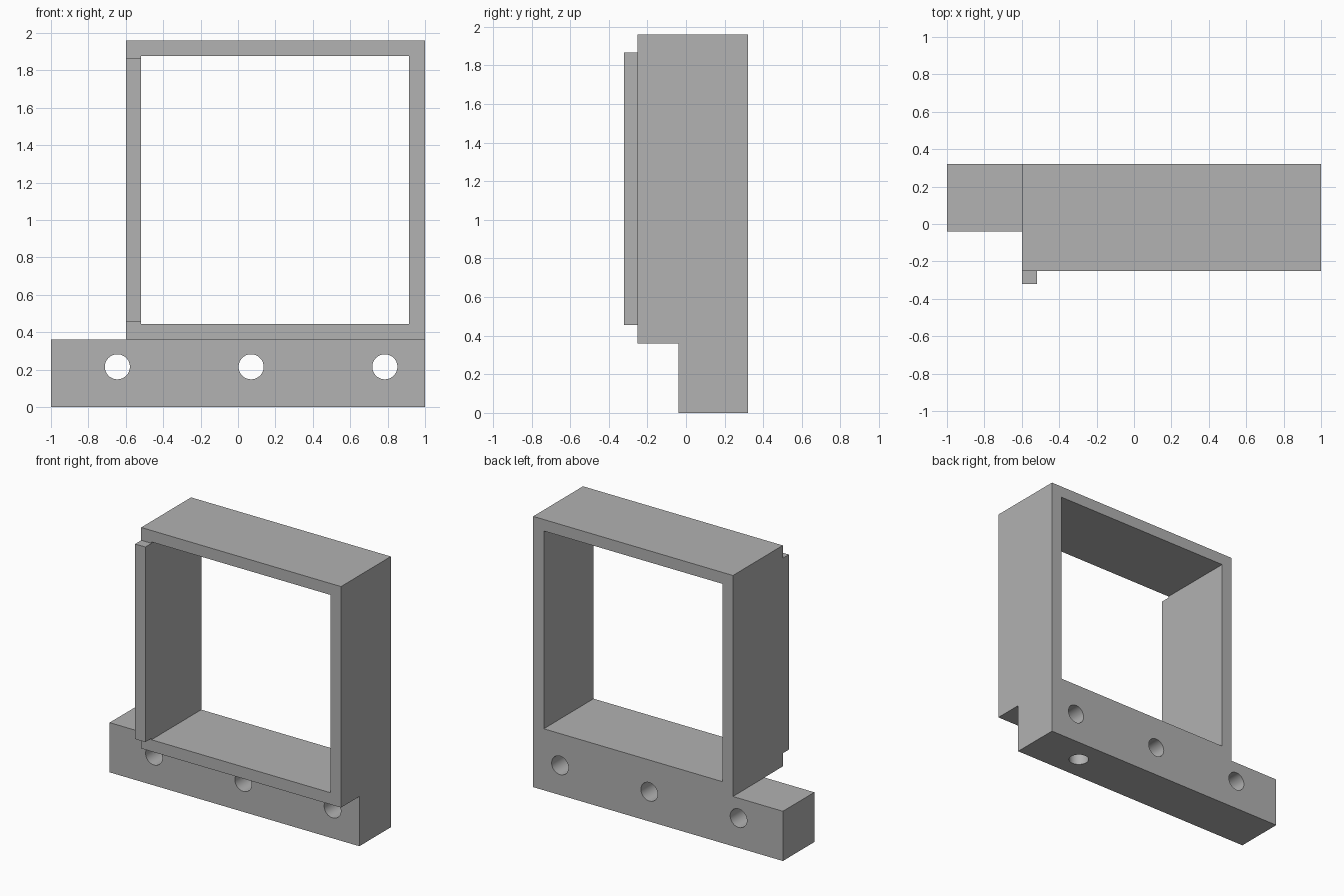
import bpy
import bmesh
import math
from mathutils import Matrix

cube = bpy.data.objects.get("Cube")
if cube:
    bpy.data.objects.remove(cube, do_unlink=True)

grey = bpy.data.materials.new("plain grey")
grey.use_nodes = True
colour = (0.445, 0.445, 0.445, 1)
grey.diffuse_color = colour
grey.node_tree.nodes["Principled BSDF"].inputs["Base Color"].default_value = colour


def make_object(name, bm):
    bmesh.ops.recalc_face_normals(bm, faces=bm.faces)
    mesh = bpy.data.meshes.new(name)
    bm.to_mesh(mesh)
    bm.free()
    mesh.materials.append(grey)
    obj = bpy.data.objects.new(name, mesh)
    bpy.context.collection.objects.link(obj)
    return obj


def extrude_x(name, profile, x0, x1):
    """Extrude a (y, z) outline along x."""
    bm = bmesh.new()
    face = bm.faces.new([bm.verts.new((x0, y, z)) for y, z in profile])
    new = bmesh.ops.extrude_face_region(bm, geom=[face])["geom"]
    for v in new:
        if isinstance(v, bmesh.types.BMVert):
            v.co.x = x1
    return make_object(name, bm)


def box(name, x0, x1, y0, y1, z0, z1):
    return extrude_x(name, [(y0, z0), (y1, z0), (y1, z1), (y0, z1)], x0, x1)


def cylinder(name, centre, radius, depth, axis):
    bm = bmesh.new()
    turn = Matrix.Rotation(math.pi / 2, 4, "X") if axis == "Y" else Matrix()
    bmesh.ops.create_cone(bm, cap_ends=True, segments=48, radius1=radius, radius2=radius,
                          depth=depth, matrix=Matrix.Translation(centre) @ turn)
    return make_object(name, bm)


def combine(target, other, operation):
    """Apply a boolean and discard the helper."""
    mod = target.modifiers.new(operation, "BOOLEAN")
    mod.operation = operation
    mod.solver = "EXACT"
    mod.object = other
    bpy.context.view_layer.objects.active = target
    bpy.ops.object.modifier_apply(modifier=mod.name)
    bpy.data.objects.remove(other, do_unlink=True)


# Deep frame with a stepped underside
LEFT, RIGHT, FRONT, BACK = -0.6, 1.0, -0.25, 0.32
BASE_FRONT, BASE_TOP, INNER = -0.04, 0.36, -0.518
body = extrude_x("mounting_frame", [
    (BASE_FRONT, 0), (BACK, 0), (BACK, 1.96),
    (FRONT, 1.96), (FRONT, BASE_TOP), (BASE_FRONT, BASE_TOP)], LEFT, RIGHT)

# Base extension and front lip
combine(body, box("base_bar", -1, -0.55, BASE_FRONT, BACK, 0, BASE_TOP), "UNION")
combine(body, box("front_lip", LEFT, INNER, -0.32, -0.2, 0.455, 1.867), "UNION")

# Square window through the frame
combine(body, box("window_cutter", INNER, 0.915, -1, 1, 0.445, 1.877), "DIFFERENCE")

# Three bolt holes through the base
for x in (-0.645, 0.07, 0.785):
    combine(body, cylinder("bolt_cutter", (x, 0, 0.215), 0.067, 2, "Y"), "DIFFERENCE")

# Blind hole in the underside
combine(body, cylinder("underside_cutter", (0.61, 0.14, 0), 0.067, 0.4, "Z"), "DIFFERENCE")

# Merge flat faces and shade the holes smoothly
bm = bmesh.new()
bm.from_mesh(body.data)
bmesh.ops.remove_doubles(bm, verts=bm.verts, dist=0.0001)
bmesh.ops.dissolve_limit(bm, angle_limit=0.01, verts=bm.verts, edges=bm.edges)
bm.to_mesh(body.data)
bm.free()
bpy.ops.object.select_all(action="DESELECT")
body.select_set(True)
bpy.context.view_layer.objects.active = body
bpy.ops.object.shade_smooth_by_angle(angle=math.radians(30))
